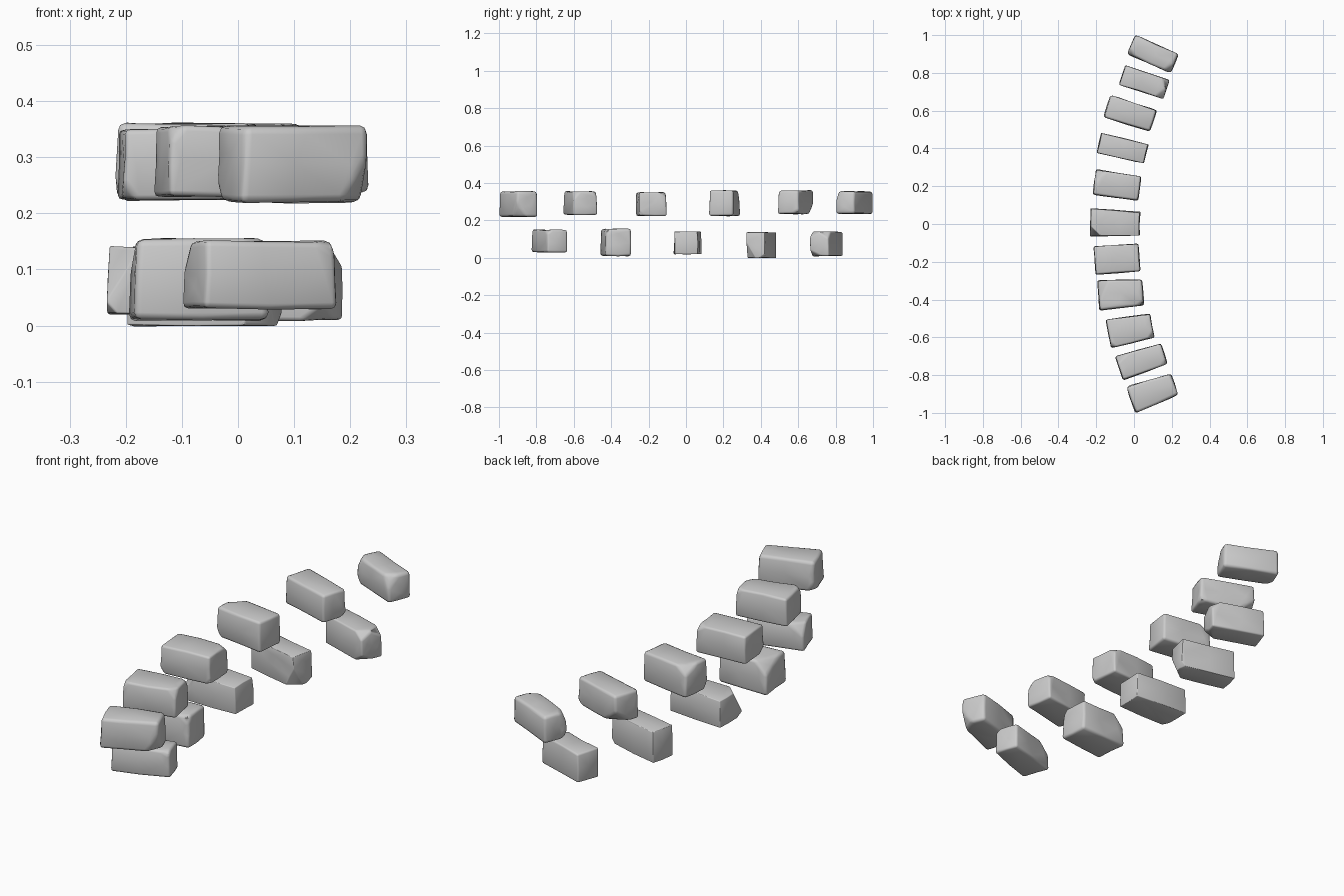
import bpy, bmesh, random
from math import radians
from mathutils import Matrix, Vector, noise

if "Cube" in bpy.data.objects:
    bpy.data.objects.remove(bpy.data.objects["Cube"], do_unlink=True)

random.seed(4)
stone = bpy.data.materials.new("grey stone")
stone.use_nodes = True
GREY = (0.6, 0.6, 0.6, 1)
stone.diffuse_color = GREY
stone.node_tree.nodes["Principled BSDF"].inputs["Base Color"].default_value = GREY


def chip(bm, corner, depth):
    """Slice a small flake off one corner of the block."""
    normal = Vector([c * random.uniform(0.6, 1.4) for c in corner]).normalized()
    far = max(v.co.dot(normal) for v in bm.verts)
    cut = bmesh.ops.bisect_plane(bm, geom=bm.verts[:] + bm.edges[:] + bm.faces[:],
                                 plane_co=normal * (far - depth), plane_no=normal,
                                 clear_outer=True)
    edges = [e for e in cut["geom_cut"] if isinstance(e, bmesh.types.BMEdge)]
    bmesh.ops.contextual_create(bm, geom=edges)


def block(name, x, y, length, left_width, right_width, yaw, bottom, top):
    bm = bmesh.new()
    bmesh.ops.create_cube(bm, size=1)
    # tapered box, slightly narrower at the top
    for v in bm.verts:
        width = left_width if v.co.x < 0 else right_width
        lean = 0.97 if v.co.z > 0 else 1.0
        v.co = Vector((v.co.x * length * lean, v.co.y * width * lean,
                       v.co.z * (top - bottom)))
    # chipped corners
    for _ in range(3):
        corner = [random.choice((-1, 1)) for _ in range(3)]
        chip(bm, corner, random.uniform(0.012, 0.025))
    # worn edges
    bmesh.ops.bevel(bm, geom=bm.edges[:], offset=0.014, segments=2, profile=0.5,
                    affect="EDGES", clamp_overlap=True)
    # hewn, uneven faces
    bmesh.ops.triangulate(bm, faces=bm.faces[:])
    bmesh.ops.subdivide_edges(bm, edges=[e for e in bm.edges if e.calc_length() > 0.06],
                              cuts=1)
    bmesh.ops.triangulate(bm, faces=bm.faces[:])
    offset = Vector((x, y, bottom)) * 20
    for v in bm.verts:
        v.co += noise.noise_vector(v.co * 12 + offset) * 0.004
    bmesh.ops.recalc_face_normals(bm, faces=bm.faces[:])
    mesh = bpy.data.meshes.new(name)
    bm.to_mesh(mesh)
    bm.free()
    mesh.materials.append(stone)
    mesh.shade_smooth()
    obj = bpy.data.objects.new(name, mesh)
    obj.matrix_world = (Matrix.Translation((x, y, (bottom + top) / 2))
                        @ Matrix.Rotation(radians(yaw), 4, "Z"))
    bpy.context.collection.objects.link(obj)


# x, y, length, left width, right width, yaw, bottom, top
UPPER = [
    (.10, -.89, .25, .15, .12, 20, .22, .355),
    (-.02, -.56, .24, .155, .13, 11, .23, .355),
    (-.09, -.185, .24, .15, .15, 4, .225, .35),
    (-.09, .205, .245, .135, .13, -8, .225, .36),
    (-.02, .585, .26, .125, .12, -18, .235, .36),
    (.10, .90, .255, .115, .11, -24, .235, .355),
]
LOWER = [
    (.04, -.725, .255, .135, .115, 18, .03, .15),
    (-.07, -.37, .24, .16, .14, 4, .01, .155),
    (-.10, .005, .265, .15, .125, -2, .02, .14),
    (-.06, .40, .26, .11, .105, -13, 0, .137),
    (.055, .75, .25, .11, .105, -18, .01, .14),
]
for row, blocks in (("upper", UPPER), ("lower", LOWER)):
    for i, spec in enumerate(blocks, 1):
        block(f"{row}_stone_{i}", *spec)
